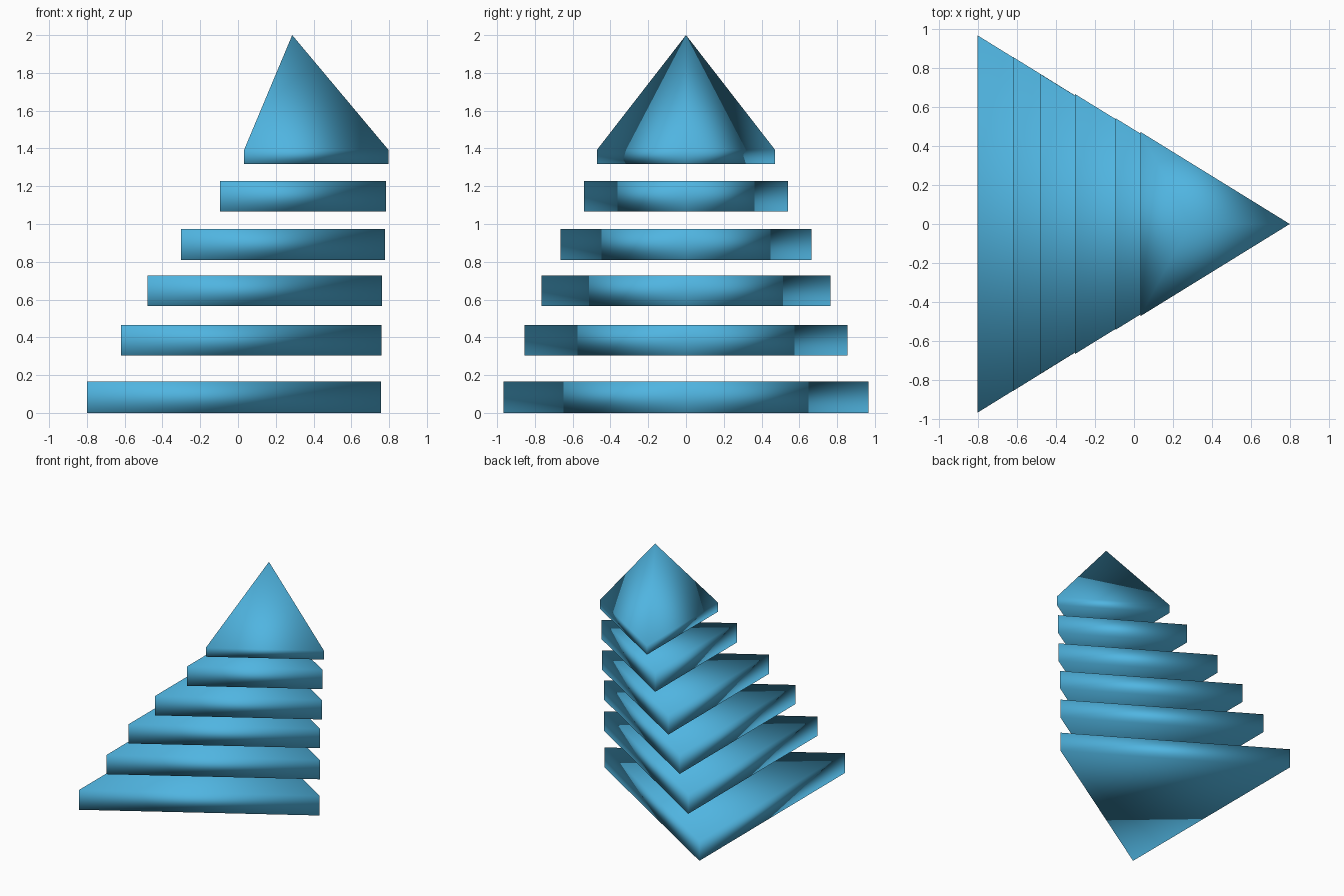
import bpy
import bmesh

if "Cube" in bpy.data.objects:
    bpy.data.objects.remove(bpy.data.objects["Cube"])

blue = bpy.data.materials.new("sky_blue")
blue.diffuse_color = (0.08, 0.46, 0.75, 1)
blue.use_nodes = True
blue.node_tree.nodes["Principled BSDF"].inputs["Base Color"].default_value = blue.diffuse_color


def triangle_slab(name, back, tip, half, z0, z1, peak=None):
    """Triangular prism pointing along +x, optionally capped by a pyramid."""
    bm = bmesh.new()
    outline = [(back, -half), (tip, 0), (back, half)]
    low = [bm.verts.new((x, y, z0)) for x, y in outline]
    high = [bm.verts.new((x, y, z1)) for x, y in outline]
    bm.faces.new(low[::-1])
    if peak is None:
        bm.faces.new(high)
    else:
        apex = bm.verts.new(((2 * back + tip) / 3, 0, peak))
    for i in range(3):
        j = (i + 1) % 3
        bm.faces.new((low[i], low[j], high[j], high[i]))
        if peak is not None:
            bm.faces.new((high[i], high[j], apex))
    # softly shaded across every edge
    for f in bm.faces:
        f.smooth = True
    mesh = bpy.data.meshes.new(name)
    bm.to_mesh(mesh)
    bm.free()
    mesh.materials.append(blue)
    obj = bpy.data.objects.new(name, mesh)
    bpy.context.collection.objects.link(obj)
    return obj


# Floating tiers, bottom to top: back x, tip x, half width, bottom z, top z
tiers = [
    (-0.80, 0.758, 0.965, 0.0, 0.165),
    (-0.62, 0.76, 0.855, 0.304, 0.466),
    (-0.478, 0.762, 0.766, 0.566, 0.727),
    (-0.302, 0.777, 0.665, 0.81, 0.973),
    (-0.094, 0.783, 0.541, 1.066, 1.228),
]
for n, t in enumerate(tiers, 1):
    triangle_slab(f"tier_{n}", *t)

# Pyramid cap with a short upright rim
triangle_slab("pyramid_cap", 0.032, 0.797, 0.472, 1.317, 1.392, peak=2.0)
